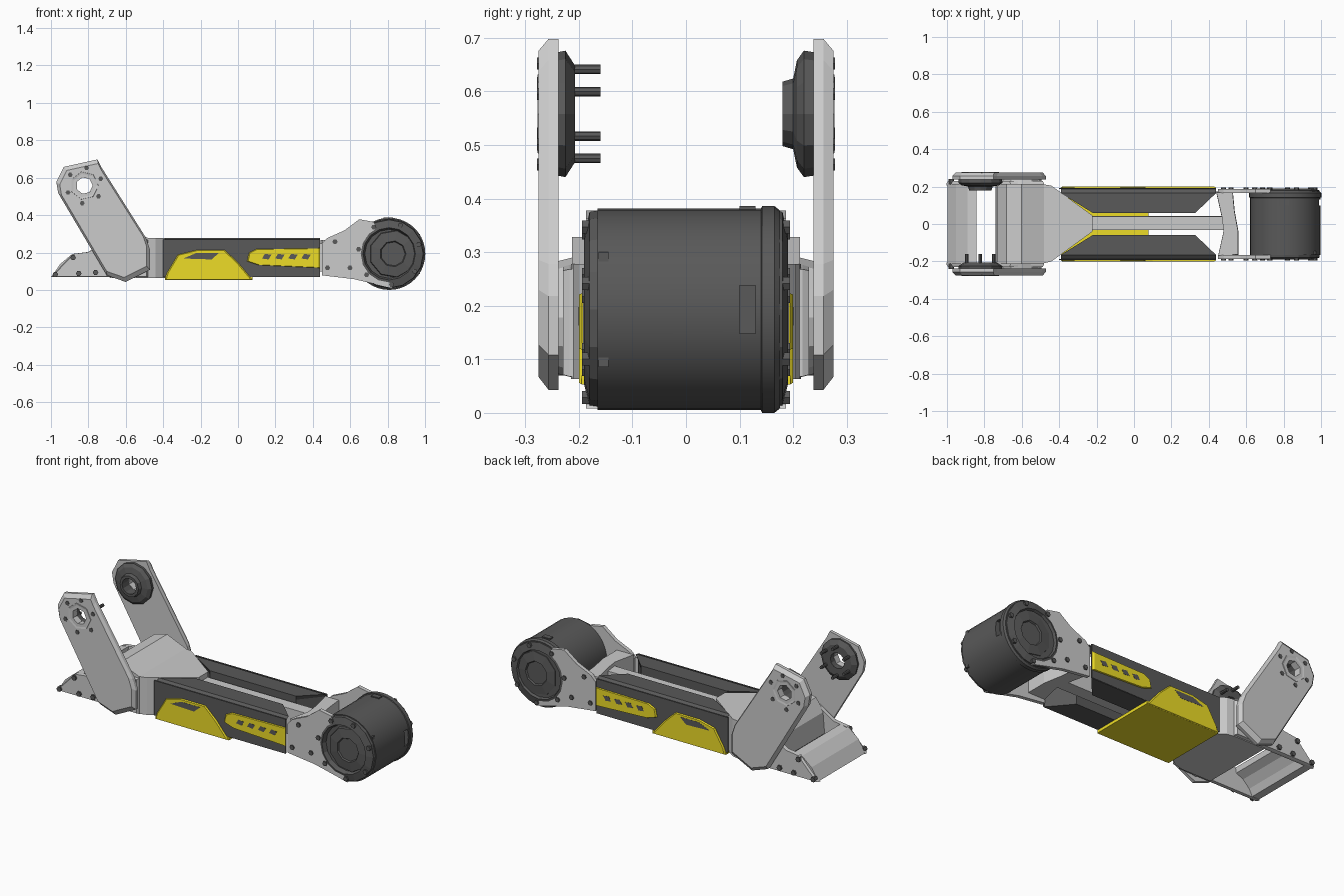
import bpy, bmesh, math

if "Cube" in bpy.data.objects:
    bpy.data.objects.remove(bpy.data.objects["Cube"])


def material(name, col):
    m = bpy.data.materials.new(name)
    m.diffuse_color = (*col, 1)
    m.use_nodes = True
    m.node_tree.nodes["Principled BSDF"].inputs["Base Color"].default_value = m.diffuse_color
    return m


DARK = material("dark_grey", (0.10, 0.10, 0.10))
YELLOW = material("yellow", (0.85, 0.72, 0.02))


def finish(name, bm, mat=None, smooth=False):
    bmesh.ops.recalc_face_normals(bm, faces=bm.faces)
    me = bpy.data.meshes.new(name)
    bm.to_mesh(me)
    bm.free()
    ob = bpy.data.objects.new(name, me)
    bpy.context.collection.objects.link(ob)
    if mat:
        me.materials.append(mat)
    bpy.ops.object.select_all(action='DESELECT')
    ob.select_set(True)
    bpy.context.view_layer.objects.active = ob
    if smooth:
        bpy.ops.object.shade_smooth_by_angle(angle=math.radians(30))
    return ob


def add_loft(bm, rings, axis, closed=False):
    """Skin a list of (outline, depth) rings; closed makes a tube, else ends are capped."""
    vs = []
    for pts, d in rings:
        vs.append([bm.verts.new((u, d, v) if axis == 'y' else (u, v, d)) for u, v in pts])
    n, pairs = len(vs[0]), list(zip(vs, vs[1:]))
    if closed:
        pairs.append((vs[-1], vs[0]))
    else:
        bm.faces.new(vs[0])
        bm.faces.new(vs[-1])
    for a, b in pairs:
        for i in range(n):
            j = (i + 1) % n
            bm.faces.new((a[i], a[j], b[j], b[i]))


def scaled(pts, k):
    cx = sum(p[0] for p in pts) / len(pts)
    cy = sum(p[1] for p in pts) / len(pts)
    return [(cx + (x - cx) * k, cy + (y - cy) * k) for x, y in pts]


def circle(c, r, n, a0=0.0):
    return [(c[0] + r * math.cos(a0 + math.tau * i / n),
             c[1] + r * math.sin(a0 + math.tau * i / n)) for i in range(n)]


def prism(name, pts, d0, d1, axis='y', k=1.0, mat=None):
    """Extruded outline; with k < 1 the far face is chamfered inwards."""
    bm = bmesh.new()
    rings = [(pts, d0), (pts, d1)]
    if k != 1:
        rings = [(pts, d0), (pts, d0 + (d1 - d0) * 0.5), (scaled(pts, k), d1)]
    add_loft(bm, rings, axis)
    return finish(name, bm, mat)


def lathe(name, c, profile, n, mat=None, closed=False, smooth=False):
    """Turned part about a y axis; profile is (radius, y)."""
    bm = bmesh.new()
    add_loft(bm, [(circle(c, r, n), y) for r, y in profile], 'y', closed)
    return finish(name, bm, mat, smooth)


def pins(name, centres, r, y0, y1, n=6, mat=DARK):
    bm = bmesh.new()
    for c in centres:
        add_loft(bm, [(circle(c, r, n), y0), (circle(c, r, n), y1)], 'y')
    return finish(name, bm, mat)


def cut(ob, cutter):
    m = ob.modifiers.new("cut", 'BOOLEAN')
    m.operation, m.object, m.solver = 'DIFFERENCE', cutter, 'EXACT'
    bpy.context.view_layer.objects.active = ob
    bpy.ops.object.modifier_apply(modifier="cut")
    bpy.data.objects.remove(cutter)


def rect(x0, y0, x1, y1):
    return [(x0, y0), (x1, y0), (x1, y1), (x0, y1)]


DRUM, PIVOT, HIP = (0.81, 0.195), (-0.82, 0.56), (-0.6, 0.18)

# Motor drum with raised collar and access slots
drum = lathe("motor_drum", DRUM, [(0.188, -0.165), (0.188, 0.14), (0.193, 0.142),
                                  (0.193, 0.165), (0.185, 0.175)], 40, DARK, smooth=True)
cut(drum, prism("slot_cutter", rect(0.94, 0.15, 1.1, 0.24), 0.10, 0.13))
for i, z in enumerate((0.10, 0.29)):
    prism("drum_latch_%d" % i, rect(0.94, z - 0.012, 0.975, z + 0.012), -0.163, -0.145, mat=DARK)
prism("drum_top_latch", rect(0.78, 0.37, 0.83, 0.388), 0.10, 0.13, mat=DARK)

# Outlines shared by both sides
beam = [(-0.39, 0.19), (-0.22, 0.06), (0.33, 0.06), (0.44, 0.19)]
yoke = [(0.45, 0.08), (0.45, 0.25), (0.48, 0.28), (0.57, 0.32), (0.65, 0.38), (0.73, 0.365)]
yoke += [(0.81 + 0.15 * math.cos(math.radians(a)), 0.195 + 0.15 * math.sin(math.radians(a)))
         for a in range(120, 271, 25)]
yoke += [(0.83, 0.01), (0.75, 0.03), (0.62, 0.06)]
arm = [(-0.97, 0.58), (-0.93, 0.66), (-0.75, 0.70), (-0.73, 0.66), (-0.49, 0.28),
       (-0.47, 0.22), (-0.47, 0.11), (-0.60, 0.045), (-0.70, 0.08), (-0.96, 0.52)]
foot = [(-1.0, 0.07), (-0.88, 0.195), (-0.80, 0.205), (-0.66, 0.29), (-0.48, 0.27),
        (-0.48, 0.07)]
guard = [(-0.39, 0.055), (-0.38, 0.09), (-0.32, 0.19), (-0.22, 0.215), (-0.07, 0.215),
         (0.0, 0.15), (0.08, 0.055)]
pad = [(0.05, 0.155), (0.06, 0.20), (0.10, 0.22), (0.44, 0.225), (0.44, 0.12), (0.11, 0.135)]

for s, side in ((-1, "front"), (1, "back")):
    # Dark side beams: trapezoid in plan, chamfered along the top
    pts = [(x, y * s) for x, y in beam]
    bm = bmesh.new()
    top = [(x, min(y, 0.165) * s) for x, y in beam]
    add_loft(bm, [(pts, 0.072), (pts, 0.26), (top, 0.28)], 'z')
    finish(side + "_beam", bm, DARK)
    prism(side + "_beam_cover", [(-0.4, 0.07), (-0.4, 0.272), (0.44, 0.272), (0.44, 0.075)],
          0.186 * s, 0.192 * s, mat=DARK)

    # Yellow guards and pads with dark vents
    prism(side + "_guard", guard, 0.188 * s, 0.2 * s, k=0.96, mat=YELLOW)
    prism(side + "_guard_vent", [(-0.29, 0.17), (-0.22, 0.20), (-0.1, 0.20), (-0.14, 0.165)],
          0.19 * s, 0.2008 * s, mat=DARK)
    prism(side + "_pad", pad, 0.188 * s, 0.2 * s, k=0.96, mat=YELLOW)
    for i in range(4):
        x = 0.13 + 0.07 * i
        prism("%s_pad_vent_%d" % (side, i), [(x, 0.17), (x + 0.015, 0.195), (x + 0.05, 0.19),
              (x + 0.035, 0.165)], 0.19 * s, 0.2008 * s, mat=DARK)

    # Yoke plate holding the drum, with end ring and faceted cap
    prism(side + "_yoke_plate", yoke, 0.165 * s, 0.187 * s)
    lathe(side + "_drum_ring", DRUM, [(0.125, 0.15 * s), (0.187, 0.15 * s), (0.182, 0.18 * s),
                                      (0.14, 0.19 * s)], 16, DARK, closed=True)
    lathe(side + "_drum_cap", (0.83, 0.195), [(0.13, 0.16 * s), (0.125, 0.178 * s),
                                              (0.07, 0.184 * s), (0.065, 0.176 * s)], 9, DARK)
    pins(side + "_yoke_bolts", circle(DRUM, 0.165, 7, 0.3) + [(0.52, 0.26), (0.48, 0.12),
         (0.60, 0.12)], 0.014, 0.17 * s, 0.194 * s)

    # Foot side plate and hip disc
    prism(side + "_foot_plate", foot, 0.205 * s, 0.23 * s, k=0.97)
    lathe(side + "_hip_disc", HIP, [(0.115, 0.2 * s), (0.105, 0.24 * s)], 12)
    pins(side + "_foot_bolts", [(-0.975, 0.085), (-0.88, 0.175), (-0.85, 0.09), (-0.76, 0.095)],
         0.015, 0.21 * s, 0.24 * s)

    # Raised arm with a hole through its pivot
    ob = prism(side + "_arm", arm, 0.238 * s, 0.275 * s, k=0.93)
    cut(ob, prism("hole_cutter", circle(PIVOT, 0.045, 7), -0.4 if s < 0 else 0.1,
                  -0.1 if s < 0 else 0.4))
    lathe(side + "_arm_rim", PIVOT, [(0.045, 0.265 * s), (0.08, 0.265 * s), (0.075, 0.277 * s),
                                     (0.047, 0.272 * s)], 7, closed=True)
    pins(side + "_arm_bolts", circle(PIVOT, 0.095, 6, 0.4), 0.013, 0.25 * s, 0.278 * s)

# Pivot hubs differ: pinned on the front arm, stepped on the back arm
lathe("front_hub", PIVOT, [(0.045, -0.24), (0.115, -0.24), (0.118, -0.225), (0.09, -0.207),
                           (0.045, -0.207)], 12, DARK, closed=True)
pins("front_hub_pins", circle(PIVOT, 0.083, 6, math.pi / 2), 0.009, -0.215, -0.16, 8)
lathe("back_hub", PIVOT, [(0.045, 0.24), (0.115, 0.24), (0.118, 0.22), (0.10, 0.207),
                          (0.066, 0.2), (0.06, 0.18), (0.045, 0.18)], 12, DARK, closed=True)

# Yellow belly plate joining the two guards
prism("belly_plate", rect(-0.39, -0.195, 0.08, 0.195), 0.055, 0.072, 'z', mat=YELLOW)

# Central web running between the beams
prism("central_web", rect(-0.3, -0.032, 0.5, 0.042), 0.10, 0.25, 'z', k=0.98)

# Cross block of the drum yoke, pinched at the middle
cross = [(0.45, -0.175), (0.56, -0.17), (0.56, -0.04), (0.54, 0.07), (0.53, 0.175),
         (0.44, 0.175), (0.47, 0.04), (0.48, -0.04)]
prism("yoke_cross_block", cross, 0.10, 0.27, 'z', k=0.96)

# Base block flaring from the web to the hips
flare = [(-0.5, -0.215), (-0.44, -0.2), (-0.22, -0.04), (-0.22, 0.045), (-0.44, 0.205),
         (-0.5, 0.215)]
prism("base_flare", flare, 0.065, 0.28, 'z')

# Hump joining the two hips
prism("hip_hump", [(-0.74, 0.12), (-0.73, 0.24), (-0.68, 0.31), (-0.6, 0.33), (-0.48, 0.28),
                   (-0.48, 0.065), (-0.68, 0.065)], -0.213, 0.213)

# Curved cross panel between the foot plates
prism("foot_panel", [(-0.995, 0.072), (-0.95, 0.14), (-0.89, 0.19), (-0.84, 0.2),
                     (-0.845, 0.17), (-0.89, 0.15), (-0.93, 0.11), (-0.95, 0.072)],
      -0.215, 0.215)

# Rest the model exactly on the ground and centre it
obs = [o for o in bpy.data.objects if o.type == 'MESH']
co = [v.co for o in obs for v in o.data.vertices]
shift = [-(max(c[i] for c in co) + min(c[i] for c in co)) / 2 for i in (0, 1)]
shift.append(-min(c[2] for c in co))
for o in obs:
    o.location = shift
